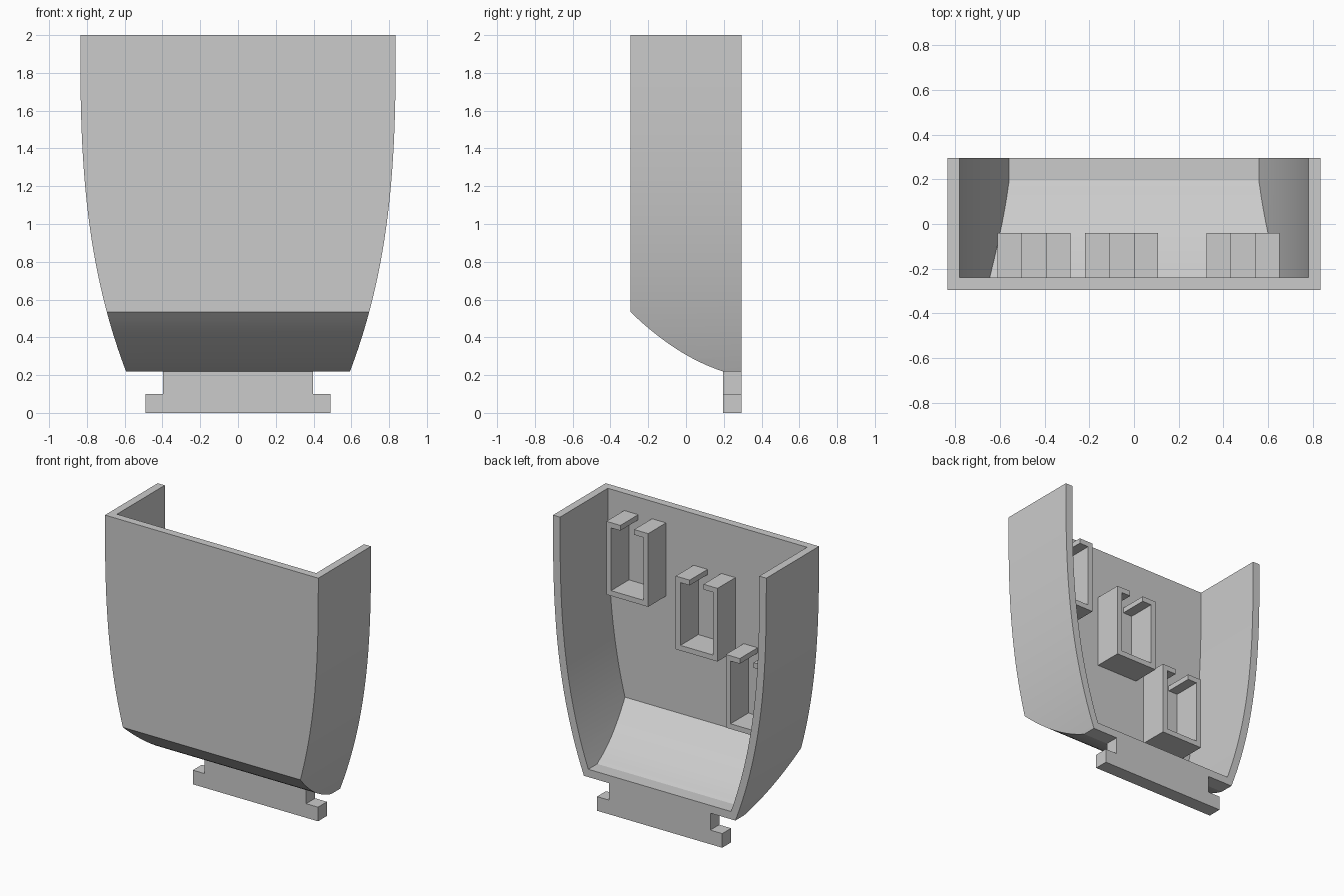
import bpy
import bmesh
import math

cube = bpy.data.objects.get("Cube")
if cube:
    bpy.data.objects.remove(cube, do_unlink=True)

WALL = 0.055
FRONT, BACK = -0.295, 0.295
TOP, BOTTOM = 2.0, 0.22

grey = bpy.data.materials.new("plain grey")
grey.use_nodes = True
grey.diffuse_color = (0.6, 0.6, 0.6, 1)
grey.node_tree.nodes["Principled BSDF"].inputs["Base Color"].default_value = (0.6, 0.6, 0.6, 1)


def prism(name, profile, axis, start, end):
    """Extrude a closed (u, z) profile along the x or y axis."""
    bm = bmesh.new()
    place = (lambda u, z: (start, u, z)) if axis == "x" else (lambda u, z: (u, start, z))
    face = bm.faces.new([bm.verts.new(place(u, z)) for u, z in profile])
    moved = bmesh.ops.extrude_face_region(bm, geom=[face])["geom"]
    step = end - start
    bmesh.ops.translate(bm, verts=[v for v in moved if isinstance(v, bmesh.types.BMVert)],
                        vec=(step, 0, 0) if axis == "x" else (0, step, 0))
    bmesh.ops.recalc_face_normals(bm, faces=bm.faces)
    mesh = bpy.data.meshes.new(name)
    bm.to_mesh(mesh)
    bm.free()
    mesh.materials.append(grey)
    obj = bpy.data.objects.new(name, mesh)
    bpy.context.collection.objects.link(obj)
    return obj


def combine(obj, tool, operation):
    """Apply a boolean and remove the tool."""
    mod = obj.modifiers.new("cut", "BOOLEAN")
    mod.object, mod.operation, mod.solver = tool, operation, "EXACT"
    bpy.context.view_layer.update()
    graph = bpy.context.evaluated_depsgraph_get()
    mesh = bpy.data.meshes.new_from_object(obj.evaluated_get(graph))
    obj.modifiers.clear()
    obj.data = mesh
    bpy.data.objects.remove(tool, do_unlink=True)


def half_width(z):
    drop = max(TOP - z, 0) / (TOP - BOTTOM)
    return 0.835 - 0.242 * drop ** 2.8


def tapered_outline(inset, top):
    """Front outline: straight at the top, curving in towards the bottom."""
    low, steps = 0.1, 40
    heights = [low + (TOP - low) * i / steps for i in range(steps + 1)]
    if top > TOP:
        heights.append(top)
    right = [(half_width(z) - inset, z) for z in heights]
    return right + [(-x, z) for x, z in reversed(right)]


def side_outline(inset, back, top):
    """Side outline: upright front, curved underside and a flat strip at the back."""
    front, bend, steps = FRONT + inset, 0.195, 16
    points = [(back, top), (front, top)]
    for i in range(steps + 1):
        y = front + (bend - front) * i / steps
        d = bend - y
        slope = 0.32 + 1.32 * d if i < steps else 0
        points.append((y, BOTTOM + 0.32 * d + 0.66 * d * d + inset * math.hypot(1, slope)))
    points.append((back, BOTTOM + inset))
    return points


def body(name, inset, back, top):
    solid = prism(name, tapered_outline(inset, top), "y", -0.6, 0.6)
    combine(solid, prism("side_cutter", side_outline(inset, back, top + 0.1), "x", -1, 1), "INTERSECT")
    return solid


# Curved shell, open at the top and back
shell = body("shell", 0, BACK, TOP)
combine(shell, body("hollow_cutter", WALL, 0.4, 2.2), "DIFFERENCE")
bpy.ops.object.select_all(action="DESELECT")
shell.select_set(True)
bpy.context.view_layer.objects.active = shell
bpy.ops.object.shade_smooth_by_angle(angle=math.radians(15))

# Stepped clips on the inner wall, each a frame with a gap in its top
CLIP_W, CLIP_H, CLIP_T, GAP = 0.327, 0.518, 0.037, 0.108


def clip(name, x, top):
    half, inner = CLIP_W / 2, CLIP_W / 2 - CLIP_T
    base = top - CLIP_H
    right = [(half, base), (half, top), (GAP / 2, top), (GAP / 2, top - CLIP_T),
             (inner, top - CLIP_T), (inner, base + CLIP_T)]
    loop = right + [(-u, z) for u, z in reversed(right)]
    prism(name, [(x + u, z) for u, z in loop], "y", FRONT + WALL - 0.005, -0.04)


clip("upper_clip", 0.488, 1.877)
clip("middle_clip", -0.055, 1.635)
clip("lower_clip", -0.447, 1.185)

# T-shaped foot under the back edge
foot_side = [(0.49, 0), (0.49, 0.1), (0.397, 0.1), (0.397, 0.24)]
prism("foot", foot_side + [(-x, z) for x, z in reversed(foot_side)], "y", 0.195, BACK)
